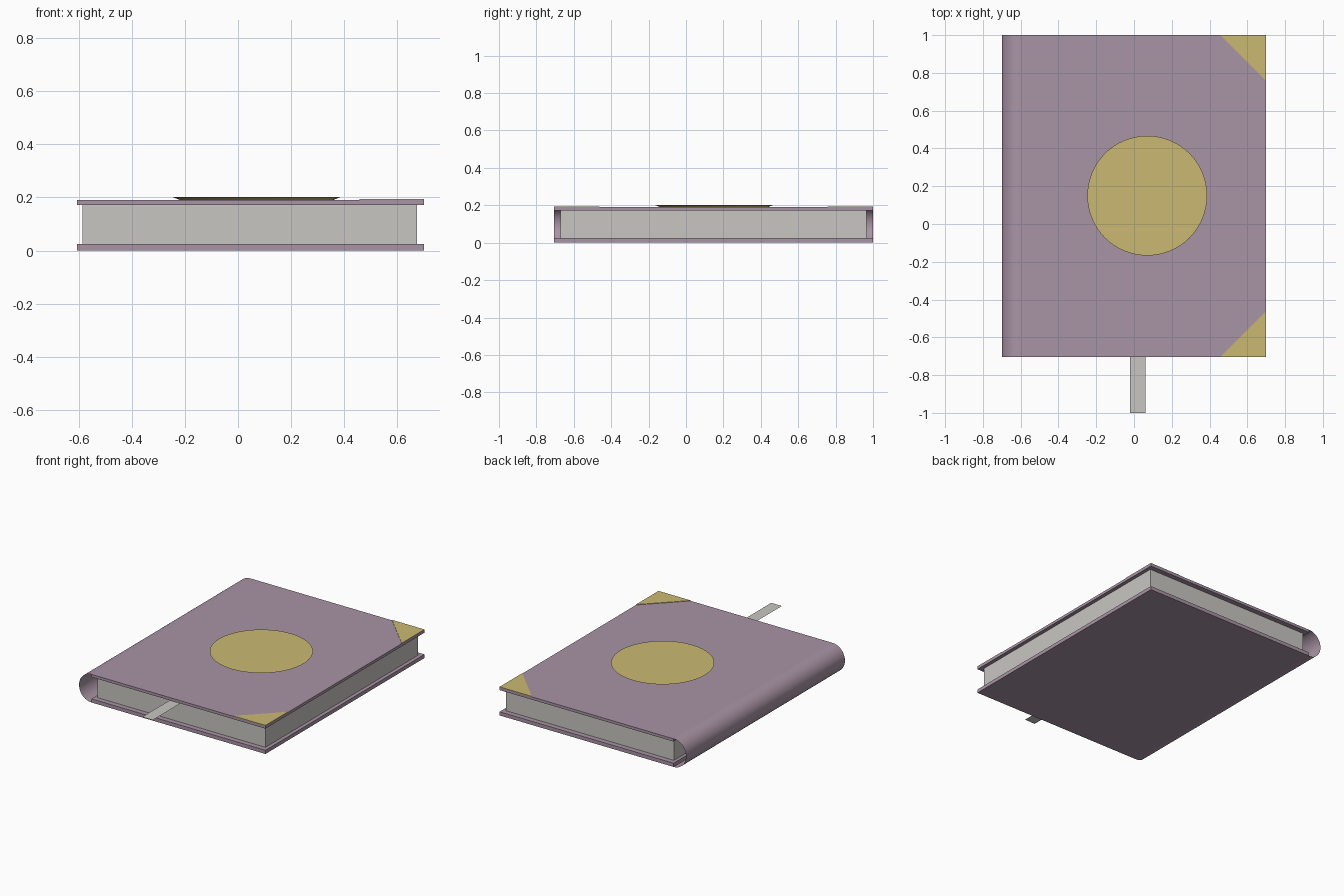
import bpy
import bmesh
import math

cube = bpy.data.objects.get("Cube")
if cube:
    bpy.data.objects.remove(cube, do_unlink=True)


def material(name, rgb):
    """Flat colour from 0-255 display values, stored as linear."""
    lin = [((c / 255 + 0.055) / 1.055) ** 2.4 for c in rgb] + [1.0]
    m = bpy.data.materials.new(name)
    m.use_nodes = True
    m.diffuse_color = lin
    bsdf = next(n for n in m.node_tree.nodes if n.type == 'BSDF_PRINCIPLED')
    bsdf.inputs["Base Color"].default_value = lin
    return m


PURPLE = material("mauve cover", (169, 148, 165))
GOLD = material("gold trim", (202, 185, 113))
PAPER = material("pale paper", (200, 198, 194))


def finish(name, bm, mat):
    me = bpy.data.meshes.new(name)
    bm.to_mesh(me)
    bm.free()
    me.materials.append(mat)
    ob = bpy.data.objects.new(name, me)
    bpy.context.collection.objects.link(ob)
    return ob


def prism(name, outline, z0, z1, mat):
    """Extrude a counter-clockwise outline upwards from z0 to z1."""
    bm = bmesh.new()
    base = bm.faces.new([bm.verts.new((x, y, z0)) for x, y in outline])
    if z1 > z0:
        top = bmesh.ops.extrude_face_region(bm, geom=[base])
        for v in top["geom"]:
            if isinstance(v, bmesh.types.BMVert):
                v.co.z = z1
        bmesh.ops.recalc_face_normals(bm, faces=bm.faces)
    return finish(name, bm, mat)


def box(name, x0, x1, y0, y1, z0, z1, mat):
    return prism(name, [(x0, y0), (x1, y0), (x1, y1), (x0, y1)], z0, z1, mat)


def shade_smooth(ob, angle):
    bpy.ops.object.select_all(action='DESELECT')
    ob.select_set(True)
    bpy.context.view_layer.objects.active = ob
    bpy.ops.object.shade_smooth_by_angle(angle=math.radians(angle))


FRONT, BACK, EDGE, HINGE = -0.705, 1.0, 0.70, -0.607
TOP = 0.191

# Boards and page block
box("back_cover", HINGE, EDGE, FRONT, BACK, 0.0, 0.025, PURPLE)
box("front_cover", HINGE, EDGE, FRONT, BACK, 0.172, TOP, PURPLE)
box("page_block", -0.585, 0.675, -0.67, 0.965, 0.025, 0.172, PAPER)

# Rounded spine: a thin half-round sheet joining the boards
bm = bmesh.new()
rows = []
steps = 24
for i in range(steps + 1):
    a = math.pi * (0.5 + i / steps)
    x, z = HINGE + 0.093 * math.cos(a), TOP / 2 * (1 + math.sin(a))
    rows.append([bm.verts.new((x, y, z)) for y in (FRONT, BACK)])
for a, b in zip(rows, rows[1:]):
    bm.faces.new((a[0], a[1], b[1], b[0]))
bmesh.ops.recalc_face_normals(bm, faces=bm.faces)
if sum(f.normal.x for f in bm.faces) > 0:
    bmesh.ops.reverse_faces(bm, faces=bm.faces)
shade_smooth(finish("spine", bm, PURPLE), 40)

# Round medallion, flaring slightly upwards
bm = bmesh.new()
bmesh.ops.create_cone(bm, cap_ends=True, segments=64, radius1=0.29,
                      radius2=0.317, depth=0.011)
bmesh.ops.translate(bm, verts=bm.verts, vec=(0.07, 0.15, TOP + 0.0055))
shade_smooth(finish("medallion", bm, GOLD), 20)

# Triangular corner plates on the opening edge
size = 0.243
for name, y, s in (("front_corner", FRONT, 1), ("rear_corner", BACK, -1)):
    pts = [(EDGE - size, y), (EDGE, y), (EDGE, y + s * size)]
    prism(name, pts[::s], TOP, TOP + 0.003, GOLD)

# Bookmark ribbon lying under the front cover
box("ribbon", -0.02, 0.06, -1.0, -0.66, 0.1715, 0.1715, PAPER)
